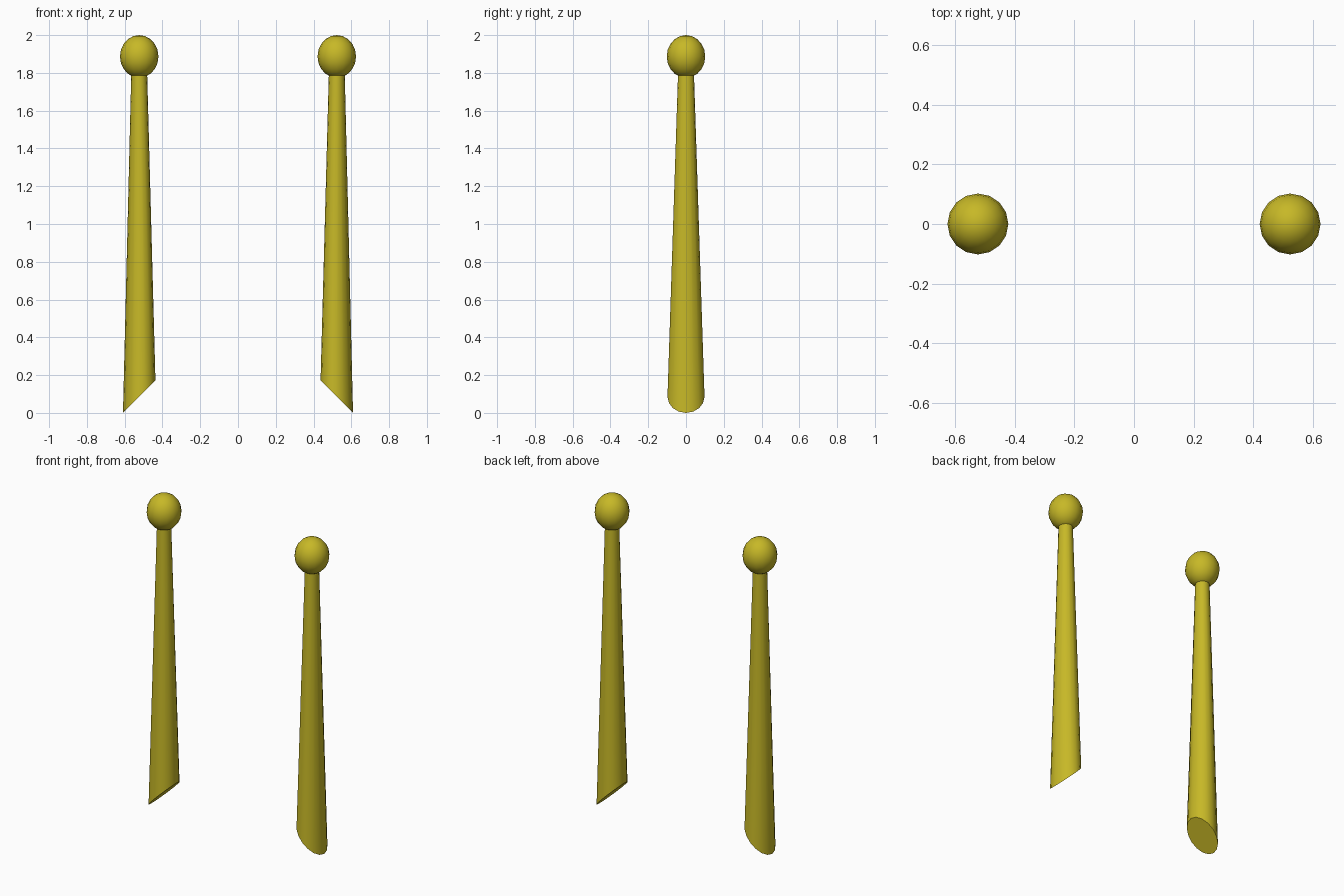
import bpy, bmesh, math
from mathutils import Matrix

if "Cube" in bpy.data.objects:
    bpy.data.objects.remove(bpy.data.objects["Cube"])

olive = bpy.data.materials.new("olive_yellow")
olive.diffuse_color = (0.57, 0.48, 0.02, 1)
olive.use_nodes = True
olive.node_tree.nodes["Principled BSDF"].inputs["Base Color"].default_value = olive.diffuse_color

X = 0.523        # distance of each post from the centre
SIDES = 16


def make_object(name, bm):
    bmesh.ops.recalc_face_normals(bm, faces=bm.faces)
    mesh = bpy.data.meshes.new(name)
    bm.to_mesh(mesh)
    bm.free()
    mesh.materials.append(olive)
    ob = bpy.data.objects.new(name, mesh)
    bpy.context.collection.objects.link(ob)
    bpy.ops.object.select_all(action='DESELECT')
    ob.select_set(True)
    bpy.context.view_layer.objects.active = ob
    bpy.ops.object.shade_smooth_by_angle(angle=math.radians(40))
    return ob


def ring(bm, side, rx, ry, z, tilt):
    # tilt raises the inner side of the ring
    verts = []
    for i in range(SIDES):
        a = 2 * math.pi * i / SIDES
        out = math.cos(a)
        verts.append(bm.verts.new((side * (X + rx * out),
                                   ry * math.sin(a), z - tilt * out)))
    return verts


for side, label in ((-1, "left"), (1, "right")):
    # tapered stem with a slanted foot
    bm = bmesh.new()
    low = ring(bm, side, 0.086, 0.098, 0.086, 0.086)
    top = ring(bm, side, 0.042, 0.042, 1.80, 0)
    for i in range(SIDES):
        j = (i + 1) % SIDES
        bm.faces.new((low[i], low[j], top[j], top[i]))
    bm.faces.new(low)
    bm.faces.new(top)
    make_object(label + "_stem", bm)

    # slightly tall ball on the tip
    bm = bmesh.new()
    bmesh.ops.create_uvsphere(
        bm, u_segments=SIDES, v_segments=10, radius=1,
        matrix=Matrix.Translation((side * X, 0, 1.887))
        @ Matrix.Diagonal((0.102, 0.102, 0.113, 1)))
    make_object(label + "_ball", bm)
